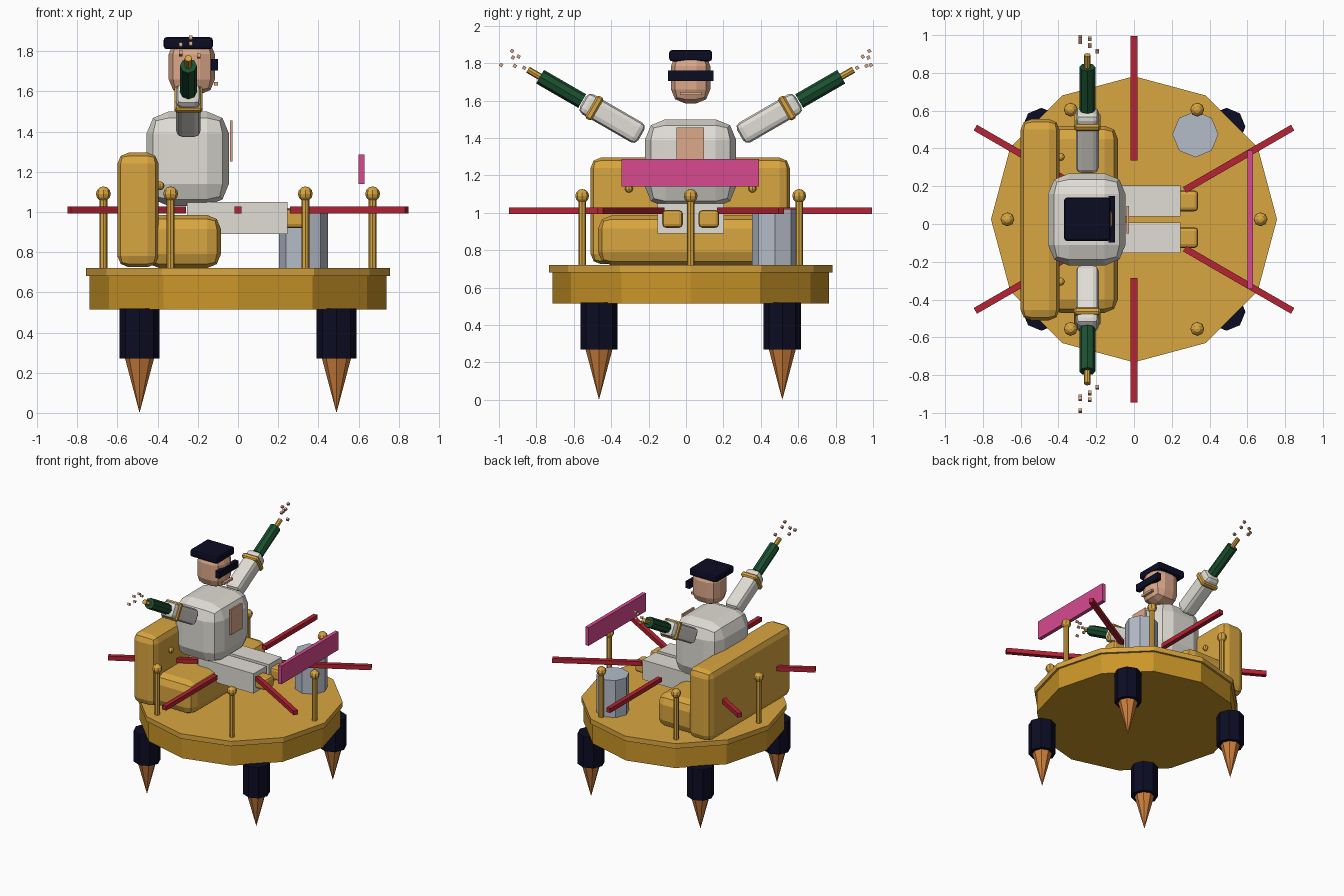
import bpy
import bmesh
from math import radians, cos, sin, pi
from mathutils import Matrix

if "Cube" in bpy.data.objects:
    bpy.data.objects.remove(bpy.data.objects["Cube"], do_unlink=True)

CY = 0.025  # middle of the raft along y


def material(name, hex_code):
    srgb = [int(hex_code[i:i + 2], 16) / 255 for i in (0, 2, 4)]
    col = [c / 12.92 if c < 0.04 else ((c + 0.055) / 1.055) ** 2.4 for c in srgb] + [1]
    m = bpy.data.materials.new(name)
    m.use_nodes = True
    m.diffuse_color = col
    m.node_tree.nodes["Principled BSDF"].inputs["Base Color"].default_value = col
    return m


gold = material("gold", "d9a640")
dark_gold = material("dark gold", "cb9628")
navy = material("navy black", "0c0c24")
copper = material("copper", "cd7f3c")
red = material("red", "b52333")
white = material("off white", "e0ddd5")
steel = material("steel grey", "b4bcc8")
pink = material("pink", "d84a90")
green = material("bottle green", "1b5030")
skin = material("skin", "dca88a")


def finish(name, bm, mat, loc, rot, bevel=0, segments=2):
    me = bpy.data.meshes.new(name)
    bm.to_mesh(me)
    bm.free()
    me.materials.append(mat)
    ob = bpy.data.objects.new(name, me)
    ob.location, ob.rotation_euler = loc, rot
    bpy.context.scene.collection.objects.link(ob)
    if bevel:
        mod = ob.modifiers.new("Rounded edges", "BEVEL")
        mod.width, mod.segments, mod.limit_method = bevel, segments, "NONE"
    return ob


def box(name, mat, loc, size, bevel=0, rot=(0, 0, 0), segments=2):
    bm = bmesh.new()
    bmesh.ops.create_cube(bm, size=1, matrix=Matrix.Diagonal((*size, 1)))
    return finish(name, bm, mat, loc, rot, bevel, segments)


def span(name, mat, xs, ys, zs, bevel=0, segments=2):
    """Box given by its extent on each axis."""
    axes = (xs, ys, zs)
    return box(name, mat, [sum(a) / 2 for a in axes], [a[1] - a[0] for a in axes],
               bevel, segments=segments)


def tube(name, mat, loc, r_low, r_high, height, sides=8, rot=(0, 0, 0)):
    bm = bmesh.new()
    bmesh.ops.create_cone(bm, cap_ends=True, segments=sides, radius1=r_low,
                          radius2=r_high, depth=height)
    return finish(name, bm, mat, loc, rot)


def ball(name, mat, loc, radius):
    bm = bmesh.new()
    bmesh.ops.create_uvsphere(bm, u_segments=8, v_segments=6, radius=radius)
    return finish(name, bm, mat, loc, (0, 0, 0))


# Platform
tube("platform_drum", dark_gold, (0, CY, 0.6), 0.74, 0.74, 0.17, 12)
tube("platform_rim", gold, (0, CY, 0.7), 0.757, 0.757, 0.04, 12)

# Spiked legs
for sx in (-1, 1):
    for sy in (-1, 1):
        x, y = sx * 0.49, CY + sy * 0.49
        tube("leg", navy, (x, y, 0.395), 0.1, 0.1, 0.25)
        tube("leg_spike", copper, (x, y, 0.135), 0, 0.072, 0.27)

# Ball-topped posts and the red spokes between them
for k in range(6):
    a = k * pi / 3
    x, y = 0.67 * cos(a), CY + 0.67 * sin(a)
    tube("post", gold, (x, y, 0.895), 0.02, 0.02, 0.35)
    ball("post_ball", gold, (x, y, 1.09), 0.037)
    a += pi / 6
    box("spoke", red, (0.64 * cos(a), CY + 0.64 * sin(a), 1.01), (0.66, 0.035, 0.035),
        rot=(0, 0, a))

# Sofa
span("sofa_back", gold, (-0.6, -0.395), (-0.51, 0.555), (0.725, 1.295), 0.055)
span("sofa_seat", gold, (-0.46, -0.085), (-0.47, 0.52), (0.72, 0.985), 0.07)
for k in (-1, 0, 1):
    ball("sofa_button", gold, (-0.388, CY + k * 0.33, 1.13), 0.022)

# Barrel and banner
tube("barrel", steel, (0.325, 0.475, 0.87), 0.122, 0.122, 0.3)
span("banner", pink, (0.6, 0.63), (-0.345, 0.39), (1.14, 1.287))

# Seated figure: body, head and face
span("torso", white, (-0.455, -0.045), (-0.22, 0.268), (1.03, 1.5), 0.11)
span("chest_panel", skin, (-0.04, -0.027), (-0.05, 0.095), (1.25, 1.455))
span("head", skin, (-0.345, -0.115), (-0.08, 0.13), (1.585, 1.86), 0.075)
span("cap", navy, (-0.37, -0.125), (-0.09, 0.14), (1.81, 1.87), 0.015)
span("glasses", navy, (-0.135, -0.1), (-0.097, 0.148), (1.705, 1.76))
span("mouth", skin, (-0.12, -0.1), (-0.033, 0.082), (1.63, 1.647))

# Thighs and shoes
for s in (-1, 1):
    y = CY + s * 0.097
    box("thigh", white, (-0.003, y, 0.97), (0.5, 0.162, 0.16))
    box("shoe", gold, (0.27, y, 0.967), (0.14, 0.11, 0.095), 0.02)

# Raised arms holding bottles, with droplets flying out
ARM_X = -0.247
TILT = radians(30)
drops = ((-0.285, 0.94, 1.785), (-0.285, 0.95, 1.83), (-0.235, 0.955, 1.865),
         (-0.235, 0.92, 1.835), (-0.195, 0.89, 1.775))
for s in (-1, 1):
    def along(d):
        return (ARM_X, CY + s * (0.42 + d * cos(TILT)), 1.505 + d * sin(TILT))

    lean = (s * TILT, 0, 0)
    upright = (-s * radians(60), 0, 0)
    box("arm", white, along(0), (0.122, 0.36, 0.122), 0.03, lean)
    box("cuff", gold, along(0.11), (0.14, 0.04, 0.14), 0.01, lean, 1)
    tube("bottle", green, along(0.315), 0.042, 0.042, 0.26, 8, upright)
    tube("bottle_neck", gold, along(0.475), 0.018, 0.018, 0.09, 8, upright)
    for x, y, z in drops:
        box("droplet", skin, (x, CY + s * y, z), (0.018, 0.018, 0.018), rot=lean)
    # Outermost droplet sets the overall width
    box("far_droplet", skin, (-0.285, s * 0.988, 1.79), (0.018, 0.018, 0.018), rot=lean)
